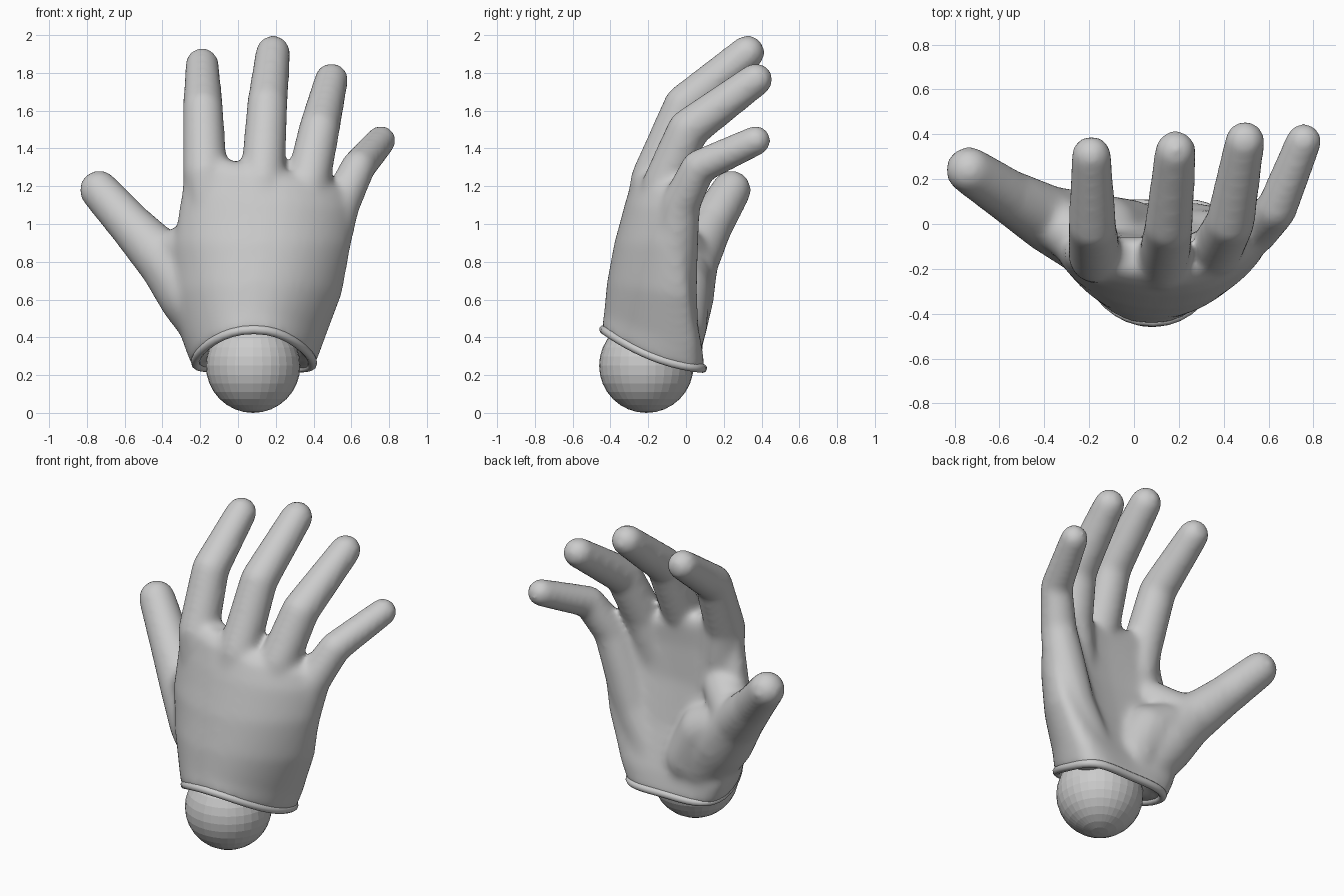
import bpy, bmesh, math
from mathutils import Vector, Matrix

if "Cube" in bpy.data.objects:
    bpy.data.objects.remove(bpy.data.objects["Cube"])

N = 40


def section(z, cx, a, ym, b, kl, kr, sy=0.0, q=0.0, sx=0.0):
    """Arched oval; left / right ends bend back by kl / kr; sy, q, sx tilt and bow it."""
    pts = []
    for i in range(N):
        t = 2 * math.pi * i / N
        c, s = math.cos(t), math.sin(t)
        u = math.copysign(abs(c) ** 0.85, c)
        v = math.copysign(abs(s) ** 0.85, s)
        x = cx + a * u
        y = ym + (kr if u > 0 else kl) * u * u + b * v
        d = y + 0.18
        pts.append(Vector((x, y, z + sy * d + q * d * d + sx * (x - cx))))
    return pts


def loft(bm, rings):
    rows = [[bm.verts.new(p) for p in r] for r in rings]
    for lo, hi in zip(rows, rows[1:]):
        for i in range(N):
            j = (i + 1) % N
            bm.faces.new((lo[i], lo[j], hi[j], hi[i]))
    bm.faces.new(rows[0][::-1])
    bm.faces.new(rows[-1])


def ball_points(x, y, z, r, n=200):
    """Evenly spread points on a sphere."""
    pts = []
    for i in range(n):
        h = 1 - 2 * (i + 0.5) / n
        w, t = math.sqrt(1 - h * h), i * 2.39996
        pts.append(Vector((x + r * w * math.cos(t), y + r * w * math.sin(t), z + r * h)))
    return pts


def capsule(bm, p, q):
    """Tapered round-ended segment between two (x, y, z, radius) points."""
    verts = [bm.verts.new(c) for c in ball_points(*p) + ball_points(*q)]
    bmesh.ops.convex_hull(bm, input=verts)


def make_object(name, bm, smooth):
    bmesh.ops.recalc_face_normals(bm, faces=bm.faces[:])
    me = bpy.data.meshes.new(name)
    bm.to_mesh(me)
    bm.free()
    for p in me.polygons:
        p.use_smooth = smooth
    ob = bpy.data.objects.new(name, me)
    bpy.context.collection.objects.link(ob)
    return ob


# Palm: recessed wrist opening, then up to the knuckles
bm = bmesh.new()
loft(bm, [
    section(0.42, 0.08, 0.22, -0.19, 0.20, .05, .05, -0.40, 0.6),
    section(0.30, 0.08, 0.27, -0.18, 0.235, .07, .08, -0.40, 0.6),
    section(0.285, 0.08, 0.325, -0.175, 0.275, .08, .10, -0.40, 0.6),
    section(0.42, 0.08, 0.375, -0.18, 0.255, .12, .13, -0.33, 0.3),
    section(0.65, 0.10, 0.45, -0.21, 0.21, .15, .16, -0.15),
    section(0.90, 0.13, 0.47, -0.215, 0.165, .10, .16),
    section(1.12, 0.16, 0.46, -0.19, 0.13, .05, .16, 0, 0, -0.08),
    section(1.25, 0.15, 0.43, -0.165, 0.11, .03, .12, 0, 0, -0.18),
    section(1.30, 0.14, 0.36, -0.155, 0.07, .02, .09, 0, 0, -0.20),
])

# Digits: centre line and radius
digits = [
    # index
    [(-0.13, -0.16, 0.95, .12), (-0.175, -0.145, 1.27, .118),
     (-0.185, -0.01, 1.61, .108), (-0.19, 0.305, 1.845, .09)],
    # middle
    [(0.10, -0.21, 0.95, .13), (0.13, -0.175, 1.24, .118),
     (0.155, -0.01, 1.63, .109), (0.185, 0.325, 1.908, .093)],
    # ring
    [(0.30, -0.17, 0.95, .13), (0.37, -0.11, 1.22, .118),
     (0.43, 0.01, 1.50, .11), (0.495, 0.37, 1.765, .09)],
    # little
    [(0.46, -0.06, 0.85, .125), (0.54, -0.03, 1.10, .105),
     (0.635, 0.065, 1.30, .093), (0.757, 0.37, 1.442, .081)],
    # thumb and its base
    [(-0.11, -0.06, 0.43, .165), (-0.24, -0.03, 0.62, .18), (-0.375, 0.02, 0.79, .15),
     (-0.56, 0.125, 0.985, .12), (-0.735, 0.24, 1.18, .106)],
    # inner thumb pad
    [(-0.02, -0.06, 0.45, .17), (-0.13, -0.04, 0.65, .17), (-0.24, -0.03, 0.70, .17)],
    # web between thumb and index
    [(-0.36, 0.02, 0.82, .13), (-0.20, -0.10, 0.92, .125)],
    # pad at the heel of the little-finger side
    [(0.27, -0.06, 0.40, .13), (0.40, -0.07, 0.66, .13), (0.46, -0.06, 0.85, .125)],
]
for path in digits:
    for p, q in zip(path, path[1:]):
        capsule(bm, p, q)
loose = [v for v in bm.verts if not v.link_faces]
bmesh.ops.delete(bm, geom=loose, context="VERTS")
hand = make_object("hand", bm, True)
rem = hand.modifiers.new("blend", "REMESH")
rem.mode = "VOXEL"
rem.voxel_size = 0.018
rem.use_smooth_shade = True
smo = hand.modifiers.new("soften", "SMOOTH")
smo.factor = 0.5
smo.iterations = 18

# Rolled cuff rim around the wrist opening
cu = bpy.data.curves.new("cuff_rim", "CURVE")
cu.dimensions = "3D"
cu.bevel_depth = 0.024
cu.bevel_resolution = 3
sp = cu.splines.new("POLY")
rim = section(0.30, 0.085, 0.31, -0.175, 0.26, .08, .10, -0.40, 0.6)
sp.points.add(N - 1)
for pt, co in zip(sp.points, rim):
    pt.co = (*co, 1)
sp.use_cyclic_u = True
bpy.context.collection.objects.link(bpy.data.objects.new("cuff_rim", cu))

# Wrist ball joint
bm = bmesh.new()
bmesh.ops.create_uvsphere(bm, u_segments=32, v_segments=16, radius=0.25,
                          matrix=Matrix.Translation((0.08, -0.21, 0.25)))
make_object("wrist_ball", bm, False)
